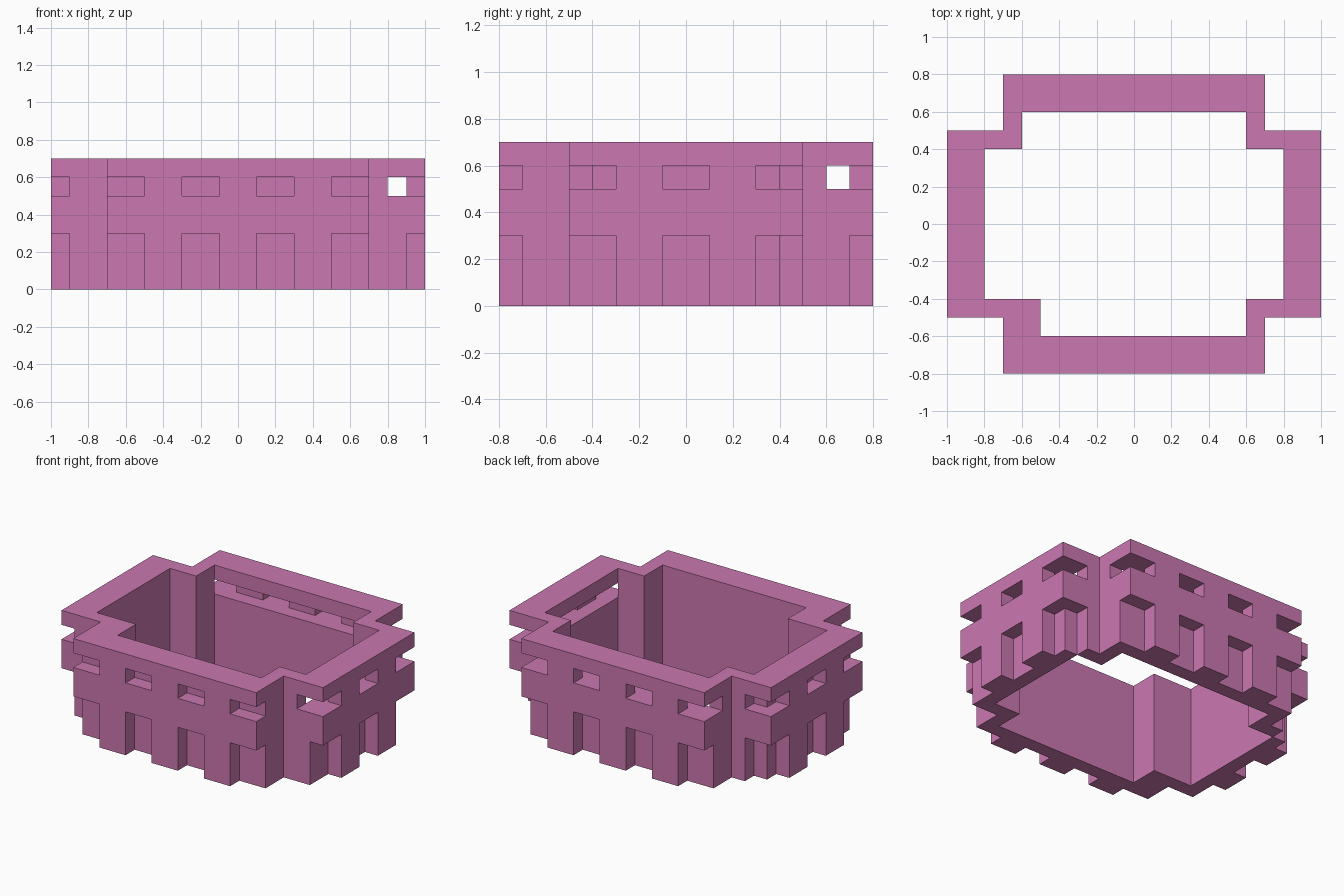
import bpy
import bmesh
import math

UNIT = 0.1
HEIGHT = 7
FOOT = (0, 3)      # open arches at the base
WINDOW = (5, 6)    # window band

default = bpy.data.objects.get("Cube")
if default:
    bpy.data.objects.remove(default, do_unlink=True)


def block(x, y, z=(0, HEIGHT)):
    """Set of grid cells in a box given by three ranges."""
    return {(i, j, k) for i in range(*x) for j in range(*y) for k in range(*z)}


# Cross-shaped ring wall
wall = block((-7, 7), (-8, 8)) | block((-10, 10), (-5, 5))
wall -= block((-6, 6), (-6, 6)) | block((-8, 8), (-4, 4))

# Thicker inner pier at the front corner
wall |= block((-6, -5), (-6, -4))

# Evenly spaced notches around the outside, at the base and window band
for band in (FOOT, WINDOW):
    for start in range(-7, 7, 4):
        for y in (-8, 7):
            wall -= block((start, start + 2), (y, y + 1), band)
    for start in range(-5, 5, 4):
        for x in (-10, 9):
            wall -= block((x, x + 1), (start, start + 2), band)
    # Deeper notches at the two back corners
    for x in (-9, 8):
        wall -= block((x, x + 1), (4, 5), band)

# Long slots through the inner layer of the back and one side wall
wall -= block((-7, 7), (6, 7), WINDOW)
wall -= block((8, 9), (-5, 5), WINDOW)


def build_solid(name, cells, material):
    """Skin the cells with outward faces and merge the flat areas."""
    bm = bmesh.new()
    verts = {}

    def corner(p):
        if p not in verts:
            verts[p] = bm.verts.new([c * UNIT for c in p])
        return verts[p]

    for cell in sorted(cells):
        for axis in range(3):
            u, v = (axis + 1) % 3, (axis + 2) % 3
            for side in (0, 1):
                neighbour = list(cell)
                neighbour[axis] += 2 * side - 1
                if tuple(neighbour) in cells:
                    continue
                ring = []
                for du, dv in ((0, 0), (1, 0), (1, 1), (0, 1)):
                    p = list(cell)
                    p[axis] += side
                    p[u] += du
                    p[v] += dv
                    ring.append(corner(tuple(p)))
                bm.faces.new(ring if side else ring[::-1])
    bm.normal_update()
    bmesh.ops.dissolve_limit(bm, angle_limit=math.radians(1),
                             verts=bm.verts[:], edges=bm.edges[:])
    mesh = bpy.data.meshes.new(name)
    bm.to_mesh(mesh)
    bm.free()
    mesh.materials.append(material)
    obj = bpy.data.objects.new(name, mesh)
    bpy.context.collection.objects.link(obj)
    return obj


# Single pink colour
pink = bpy.data.materials.new("orchid_pink")
pink.use_nodes = True
colour = (0.597, 0.188, 0.44, 1)
pink.diffuse_color = colour
for node in pink.node_tree.nodes:
    if node.type == "BSDF_PRINCIPLED":
        node.inputs["Base Color"].default_value = colour

build_solid("notched_wall", wall, pink)
